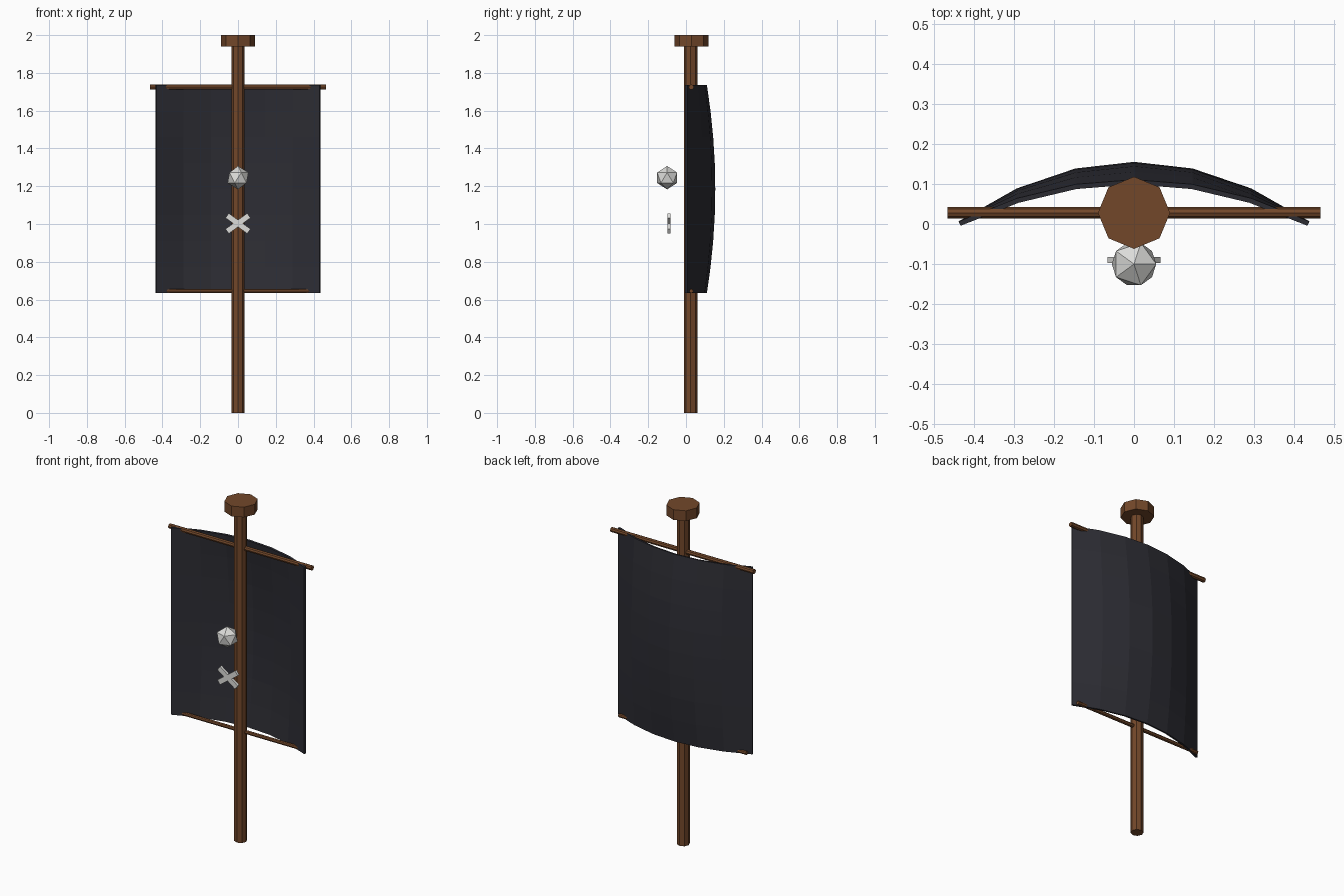
import bpy, bmesh, math

old = bpy.data.objects.get("Cube")
if old:
    bpy.data.objects.remove(old, do_unlink=True)


def material(name, rgb):
    m = bpy.data.materials.new(name)
    m.use_nodes = True
    m.diffuse_color = (*rgb, 1)
    bsdf = next(n for n in m.node_tree.nodes if n.type == 'BSDF_PRINCIPLED')
    bsdf.inputs["Base Color"].default_value = (*rgb, 1)
    return m


WOOD = material("brown wood", (0.17, 0.064, 0.023))
CLOTH = material("black cloth", (0.026, 0.026, 0.034))
BONE = material("pale bone", (0.72, 0.72, 0.70))
MAST_Y = 0.028


def finish(name, mat):
    ob = bpy.context.object
    ob.name = name
    ob.data.materials.append(mat)
    return ob


def rod(name, radius, length, location, rotation=(0, 0, 0)):
    bpy.ops.mesh.primitive_cylinder_add(vertices=8, radius=radius, depth=length,
                                        location=location, rotation=rotation)
    return finish(name, WOOD)


# Mast, its cap and the two yards
rod("mast", 0.035, 1.95, (0, MAST_Y - 0.003, 0.975))
rod("mast_cap", 0.09, 0.06, (0, MAST_Y, 1.97))
rod("upper_yard", 0.014, 0.93, (0, MAST_Y, 1.725), (0, math.pi / 2, 0))
rod("lower_yard", 0.011, 0.83, (0, MAST_Y, 0.645), (0, math.pi / 2, 0))

# Sail: a grid billowing backwards, fullest at mid height
bpy.ops.mesh.primitive_grid_add(x_subdivisions=6, y_subdivisions=8, size=2)
sail = finish("sail", CLOTH)
for v in sail.data.vertices:
    u, w = v.co.x, v.co.y
    belly = 0.148 * (1 - u * u) * (1 - 0.3 * w * w)
    v.co = (0.435 * u, 0.001 + belly, 1.185 + 0.55 * w)
thick = sail.modifiers.new("thickness", 'SOLIDIFY')
thick.thickness = 0.012
thick.offset = 0

# Skull emblem and crossed bones in front of the mast
bpy.ops.mesh.primitive_ico_sphere_add(subdivisions=1, radius=0.062,
                                      location=(0, -0.1, 1.245))
finish("skull", BONE)
for name, side in (("left_bone", 1), ("right_bone", -1)):
    bpy.ops.mesh.primitive_cube_add(size=1, location=(0, -0.09, 1.003),
                                    rotation=(0, side * math.radians(36), 0))
    finish(name, BONE).scale = (0.142, 0.015, 0.03)
